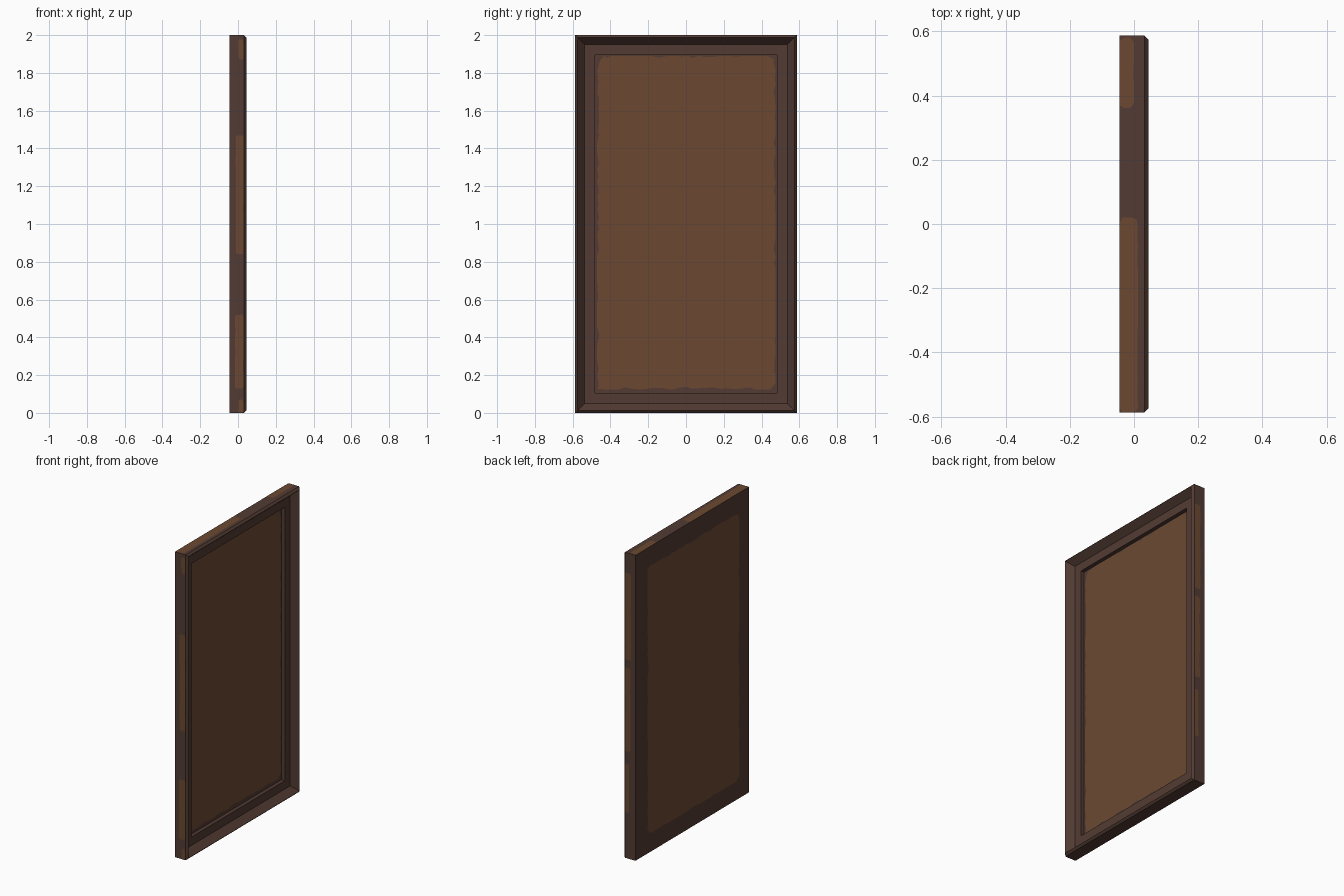
import bpy, bmesh, math, random
from mathutils import Vector

if "Cube" in bpy.data.objects:
    bpy.data.objects.remove(bpy.data.objects["Cube"])

random.seed(4)
W, H, B = 0.587, 2.0, -0.045      # half width, height, back plane


def mat(name, rgb):
    m = bpy.data.materials.new(name)
    lin = [((c / 255 + 0.055) / 1.055) ** 2.4 for c in rgb]
    m.diffuse_color = (*lin, 1)
    m.use_nodes = True
    m.node_tree.nodes["Principled BSDF"].inputs["Base Color"].default_value = m.diffuse_color
    return m


DARK = mat("dark brown", (82, 59, 51))
TAN = mat("worn tan", (107, 73, 49))


def finish(bm, name, material):
    me = bpy.data.meshes.new(name)
    bm.to_mesh(me)
    bm.free()
    me.materials.append(material)
    ob = bpy.data.objects.new(name, me)
    bpy.context.collection.objects.link(ob)
    return ob


def rect(bm, inset, x):
    y, z0, z1 = W - inset, inset, H - inset
    return [bm.verts.new((x, a, b)) for a, b in ((-y, z0), (y, z0), (y, z1), (-y, z1))]


def shell(name, profile, material, cap_back=False, cap_front=False):
    """Sweep an (inset, x) profile round the rectangle with mitred corners."""
    bm = bmesh.new()
    loops = [rect(bm, i, x) for i, x in profile]
    for a, b in zip(loops, loops[1:]):
        for k in range(4):
            n = (k + 1) % 4
            bm.faces.new((a[k], a[n], b[n], b[k]))
    if cap_back:
        bm.faces.new(loops[0][::-1])
    if cap_front:
        bm.faces.new(loops[-1])
    return finish(bm, name, material)


# moulded frame: outer edge, chamfer, inward slope, flat border, step down to panel
shell("frame", [(0, B), (0, 0.032), (0.013, 0.045), (0.05, 0.002),
                (0.105, 0.002), (0.105, -0.024)], DARK, cap_back=True)
# recessed panel
shell("panel", [(0.105, -0.04), (0.105, -0.022)], DARK, True, True)


def worn(name, u0, u1, v0, v1, place, normal, r=0.06, wob=0.006):
    """Thin worn patch: rounded rectangle with a ragged outline."""
    step, pts = 0.035, []
    corners = [(u1 - r, v0 + r, -90), (u1 - r, v1 - r, 0),
               (u0 + r, v1 - r, 90), (u0 + r, v0 + r, 180)]
    outline = []
    for cu, cv, a in corners:
        for k in range(5):
            t = math.radians(a + k * 22.5)
            outline.append(Vector((cu + r * math.cos(t), cv + r * math.sin(t))))
    for p, q in zip(outline, outline[1:] + outline[:1]):
        n = max(1, int((q - p).length / step))
        pts += [p.lerp(q, k / n) for k in range(n)]
    bm = bmesh.new()
    vs = []
    for p in pts:
        u = min(u1, max(u0, p.x + random.uniform(-wob, wob)))
        v = min(v1, max(v0, p.y + random.uniform(-wob, wob)))
        vs.append(bm.verts.new(place(u, v)))
    f = bm.faces.new(vs)
    f.normal_update()
    if f.normal.dot(Vector(normal)) < 0:
        f.normal_flip()
    bmesh.ops.triangulate(bm, faces=bm.faces[:])
    finish(bm, name, TAN)


E = 0.0012
# large worn areas on the panel and the back
worn("panel_wear", -0.47, 0.475, 0.125, 1.89, lambda u, v: (-0.022 + E, u, v), (1, 0, 0), 0.04, 0.012)
worn("back_wear", -0.485, 0.465, 0.12, 1.875, lambda u, v: (B - E, u, v), (-1, 0, 0), 0.05, 0.01)

# worn strips along the two upright edges, against the chamfer
for i, (z0, z1, x0) in enumerate([(0.0, 0.07, 0.0), (0.13, 0.52, -0.016),
                                  (0.84, 1.47, -0.012), (1.87, 1.98, 0.0)]):
    worn(f"front_edge_wear_{i}", x0, 0.03, z0, z1, lambda u, v: (u, -W - E, v), (0, -1, 0), 0.014, 0.003)
for i, (z0, z1, x0) in enumerate([(0.3, 0.62, 0.0), (0.7, 1.25, -0.01), (1.3, 1.87, -0.014)]):
    worn(f"rear_edge_wear_{i}", x0, 0.03, z0, z1, lambda u, v: (u, W + E, v), (0, 1, 0), 0.014, 0.003)
# worn strips on the top edge, against the back
for i, (y0, y1, x1) in enumerate([(-W, 0.02, 0.012), (0.36, 0.58, 0.0)]):
    worn(f"top_edge_wear_{i}", B, x1, y0, y1, lambda u, v: (u, v, H + 0.0005), (0, 0, 1), 0.02, 0.002)
